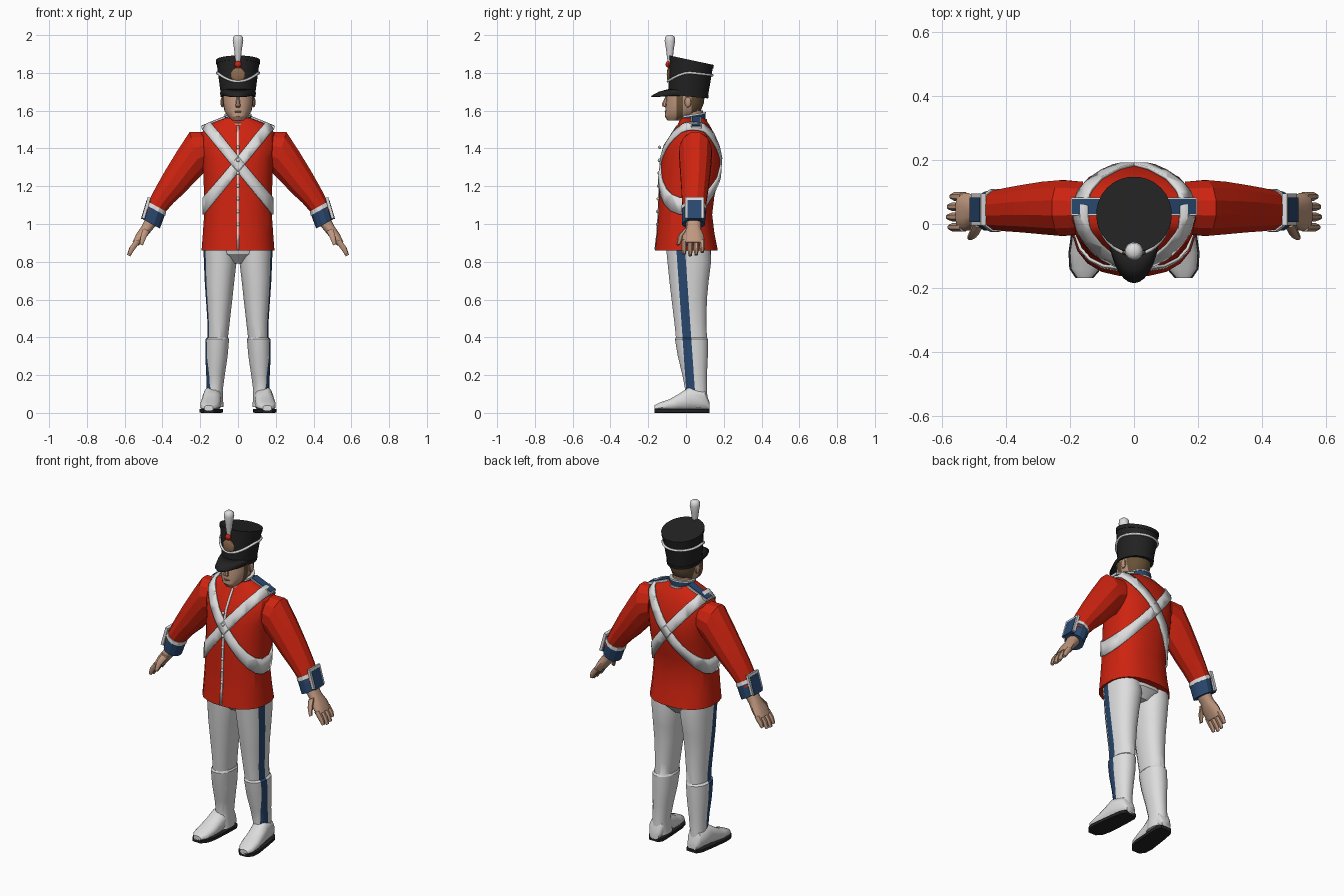
import bpy, bmesh, math
from mathutils import Vector, Matrix

cube = bpy.data.objects.get("Cube")
if cube:
    bpy.data.objects.remove(cube)


def material(name, r, g, b):
    m = bpy.data.materials.new(name)
    m.use_nodes = True
    m.diffuse_color = (r, g, b, 1)
    bsdf = next(n for n in m.node_tree.nodes if n.type == 'BSDF_PRINCIPLED')
    bsdf.inputs["Base Color"].default_value = (r, g, b, 1)
    bsdf.inputs["Roughness"].default_value = 0.8
    return m


RED = material("scarlet cloth", 0.62, 0.017, 0.005)
WHITE = material("white cloth", 0.72, 0.72, 0.72)
BLUE = material("navy cloth", 0.022, 0.065, 0.16)
BLACK = material("black felt", 0.016, 0.016, 0.016)
SKIN = material("skin", 0.52, 0.31, 0.21)
HAIR = material("brown hair", 0.14, 0.085, 0.04)
BRONZE = material("bronze", 0.28, 0.15, 0.08)


def finish(name, bm, *mats, angle=28):
    bmesh.ops.recalc_face_normals(bm, faces=bm.faces[:])
    me = bpy.data.meshes.new(name)
    bm.to_mesh(me)
    bm.free()
    for m in mats:
        me.materials.append(m)
    me.shade_smooth()
    me.set_sharp_from_angle(angle=math.radians(angle))
    ob = bpy.data.objects.new(name, me)
    bpy.context.collection.objects.link(ob)
    return ob


def loft(sections, n=16, power=2.0):
    """Skin closed rings; a section is (centre, u radius vector, v radius vector)."""
    bm = bmesh.new()
    rings = []
    for c, u, v in sections:
        ring = []
        for i in range(n):
            a = math.tau * (i + 0.5) / n
            k, s = (math.copysign(abs(f) ** (2 / power), f) for f in (math.cos(a), math.sin(a)))
            ring.append(bm.verts.new(Vector(c) + Vector(u) * k + Vector(v) * s))
        rings.append(ring)
    for r0, r1 in zip(rings, rings[1:]):
        for i in range(n):
            j = (i + 1) % n
            bm.faces.new((r0[i], r0[j], r1[j], r1[i]))
    bm.faces.new(rings[0])
    bm.faces.new(rings[-1])
    bmesh.ops.recalc_face_normals(bm, faces=bm.faces[:])
    return bm


def upright(rows, n=16, power=2.0):
    """Rows of z, x centre, x radius, front y, back y."""
    return loft([((x, (f + b) / 2, z), (r, 0, 0), (0, (b - f) / 2, 0))
                 for z, x, r, f, b in rows], n, power)


def cut(bm, co, no, clear=False):
    bmesh.ops.bisect_plane(bm, geom=bm.verts[:] + bm.edges[:] + bm.faces[:],
                           plane_co=co, plane_no=no, clear_outer=clear)


def ball(name, loc, size, mat):
    bm = bmesh.new()
    bmesh.ops.create_uvsphere(bm, u_segments=12, v_segments=8, radius=1)
    bmesh.ops.transform(bm, matrix=Matrix.Translation(loc) @ Matrix.Diagonal((*size, 1)), verts=bm.verts[:])
    return finish(name, bm, mat)


def plate(name, p0, p1, width, thick, mat):
    """Flat slab running from p0 to p1, its width along y."""
    p0, p1 = Vector(p0), Vector(p1)
    d, y = p1 - p0, Vector((0, 1, 0))
    n = d.cross(y).normalized()
    mx = Matrix((d, y * width, n * thick)).transposed().to_4x4()
    bm = bmesh.new()
    bmesh.ops.create_cube(bm, size=1)
    bmesh.ops.transform(bm, matrix=Matrix.Translation((p0 + p1) / 2) @ mx, verts=bm.verts[:])
    return finish(name, bm, mat)


# Jacket body
def jacket_shell():
    rows = [(0.86, .195, -.165, .17), (0.95, .188, -.155, .152), (1.05, .181, -.148, .14),
            (1.15, .181, -.145, .152), (1.25, .185, -.14, .178), (1.35, .19, -.13, .185),
            (1.42, .197, -.11, .17), (1.48, .195, -.075, .15), (1.525, .165, -.045, .125),
            (1.56, .07, -.03, .1)]
    return upright([(z, 0, r, f, b) for z, r, f, b in rows], 20, 2.4)


finish("jacket", jacket_shell(), RED, angle=22)


def wrap(name, planes, thick, mat):
    """A strip of the jacket surface between planes, thickened outward."""
    bm = jacket_shell()
    for co, no in planes:
        cut(bm, co, no, True)
    ob = finish(name, bm, mat)
    mod = ob.modifiers.new("thickness", 'SOLIDIFY')
    mod.thickness, mod.offset = thick, 1


for s, side in ((1, "left"), (-1, "right")):
    no = Vector((1.23 * s, 0, 1)).normalized()
    mid = Vector((0, 0, 1.315))
    wrap(side + "_cross_belt", [(mid + no * .028, no), (mid - no * .028, -no)], .009, WHITE)
wrap("front_piping", [((.006, 0, 0), (1, 0, 0)), ((-.006, 0, 0), (-1, 0, 0)), ((0, 0, 0), (0, 1, 0)),
                      ((0, 0, .865), (0, 0, -1)), ((0, 0, 1.52), (0, 0, 1))], .004, WHITE)
for i in range(8):
    z = 0.93 + i * .068
    ball("button_%d" % (i + 1), (0, -.152 + max(0, z - 1.0) * .03, z), (.009, .008, .009), WHITE)

# Collar and neck
finish("neck", upright([(1.5, 0, .055, -.03, .09), (1.6, 0, .055, -.04, .09)]), SKIN)
for name, zs, r, mat in (("collar", (1.515, 1.575), .069, BLUE), ("collar_trim", (1.573, 1.581), .072, WHITE),
                         ("collar_base_trim", (1.535, 1.545), .077, WHITE)):
    finish(name, loft([((0, .034, z), (r, 0, 0), (0, r + .002, .012)) for z in zs]), mat)

# Head with hair and sideburns
bm = upright([(1.548, 0, .03, -.098, -.02), (1.57, 0, .055, -.112, .05), (1.6, 0, .073, -.11, .078),
              (1.64, 0, .081, -.107, .095), (1.7, 0, .085, -.1, .1)], 18, 2.2)
for y in (-.05, -.015, .03):
    cut(bm, (0, y, 0), (0, 1, 0))
for f in bm.faces:
    c = f.calc_center_median()
    f.material_index = int((c.y > .03 or -.05 < c.y < -.015) and c.z > 1.56)
finish("head", bm, SKIN, HAIR)
finish("nose", loft([((0, -.1, 1.675), (.008, 0, 0), (0, .01, 0)), ((0, -.113, 1.64), (.012, 0, 0), (0, .014, 0)),
                     ((0, -.114, 1.625), (.015, 0, 0), (0, .014, 0)), ((0, -.106, 1.618), (.01, 0, 0), (0, .006, 0))], 8), SKIN)
ball("mouth", (0, -.107, 1.594), (.02, .006, .005), BRONZE)
for s, side in ((1, "left"), (-1, "right")):
    ball(side + "_ear", (s * .083, .01, 1.645), (.01, .018, .028), SKIN)


# Tall hat
def hat_section(t, grow=0.0):
    return ((0, .01 + .02 * t, 1.675 + .19 * t), (.09 + .025 * t + grow, 0, 0),
            (0, .105 + .01 * t + grow, -.01 - .015 * t))


finish("hat", loft([hat_section(t) for t in (0, .3, .6, .9, 1)], 28), BLACK)
finish("hat_rim", loft([hat_section(t, .003) for t in (.9, 1.01)], 28), BLACK)
finish("hat_band", loft([hat_section(t, .003) for t in (0, .1)], 28), BLACK)

# Visor
bm = bmesh.new()
steps = 16
rows = []
for i in range(steps + 1):
    a = math.pi * (1 + i / steps)
    rows.append([bm.verts.new((r * math.cos(a), .005 + d * math.sin(a), z))
                 for r, d, z in ((.086, .095, 1.715), (.088, .15, 1.7), (.083, .19, 1.678))])
for a, b in zip(rows, rows[1:]):
    for k in (0, 1):
        bm.faces.new((a[k], a[k + 1], b[k + 1], b[k]))
visor = finish("visor", bm, BLACK, angle=40)
visor.modifiers.new("thickness", 'SOLIDIFY').thickness = .008

# Hanging cord around the hat
curve = bpy.data.curves.new("hat_cord", 'CURVE')
curve.dimensions = '3D'
curve.bevel_depth, curve.bevel_resolution = .007, 1
spline = curve.splines.new('POLY')
spline.points.add(35)
spline.use_cyclic_u = True
for i, p in enumerate(spline.points):
    a = math.tau * i / 36
    t = .66 - .32 * max(0, -math.sin(a)) ** 1.5 + .04 * max(0, math.sin(a))
    c, u, v = (Vector(q) for q in hat_section(t, .004))
    p.co = (*(c + u * math.cos(a) + v * math.sin(a)), 1)
curve.materials.append(WHITE)
bpy.context.collection.objects.link(bpy.data.objects.new("hat_cord", curve))

# Badge, pompom and plume
ball("hat_badge", (0, -.09, 1.79), (.038, .012, .04), BRONZE)
ball("pompom", (0, -.093, 1.845), (.018, .015, .018), RED)
finish("plume", upright([(z, 0, r, -.085 - r, -.085 + r) for z, r in
                         ((1.85, .01), (1.88, .016), (1.93, .022), (1.97, .029), (1.99, .026), (2, .014))], 12), WHITE, angle=50)

# Trouser seat
finish("trouser_seat", upright([(.79, 0, .05, -.05, .09), (.84, 0, .15, -.1, .135), (.92, 0, .175, -.12, .13)], 16, 2.4), WHITE)


def arm_loft(s, rows, n=12, power=2.0):
    """Rows of x, y, z, in-plane radius vector (x, z), y radius."""
    return loft([((s * x, y, z), (s * ux, 0, uz), (0, ry, 0)) for x, y, z, ux, uz, ry in rows], n, power)


for s, side in ((1, "left"), (-1, "right")):
    # Leg and boot shaft, with a side stripe
    rows = [(.9, .098, .088, -.11, .13), (.8, .094, .088, -.1, .135), (.7, .098, .08, -.09, .122),
            (.6, .1, .071, -.078, .112), (.47, .103, .059, -.062, .11), (.4, .107, .055, -.055, .112),
            (.39, .11, .064, -.06, .118), (.3, .114, .06, -.045, .117), (.2, .119, .05, -.02, .112),
            (.12, .124, .044, -.005, .112), (.03, .124, .048, -.02, .118)]
    bm = upright([(z, s * x, r, f, b) for z, x, r, f, b in rows], 16, 2.2)
    slope = Vector((0, 1, .07)).normalized()
    front = Vector((0, -.05, .85))
    back = front + Vector((0, .046, 0))
    for co in (front, back):
        cut(bm, co, slope)
    for f in bm.faces:
        c = f.calc_center_median()
        f.material_index = int((c - front).dot(slope) > 0 > (c - back).dot(slope) and f.normal.x * s > .4)
    finish(side + "_leg", bm, WHITE, BLUE)

    # Foot and sole
    shape = [(.124, .03, .06), (.1, .044, .12), (.02, .05, .14), (-.04, .052, .1),
             (-.09, .054, .072), (-.14, .046, .055), (-.168, .024, .04)]
    centre = lambda y: s * (.138 - .1 * y)
    finish(side + "_foot", loft([((centre(y), y, (h + .012) / 2), (w, 0, 0), (0, 0, (h - .012) / 2))
                                 for y, w, h in shape], 12, 2.5), WHITE, angle=40)
    finish(side + "_sole", loft([((centre(y), y, .011), (w + .005, 0, 0), (0, 0, .011))
                                 for y, w, h in shape], 8, 8), BLACK)

    # Sleeve
    finish(side + "_sleeve", arm_loft(s, [(.16, .05, 1.395, .0, .095, .085), (.222, .05, 1.375, .036, .115, .09),
                                          (.275, .05, 1.305, .05, .082, .085), (.335, .048, 1.222, .055, .058, .077),
                                          (.39, .045, 1.15, .05, .04, .07), (.45, .042, 1.06, .044, .024, .06)]), RED, angle=25)
    # Cuff with edging and a buttoned flap
    finish(side + "_cuff", arm_loft(s, [(.435, .042, 1.075, .05, .027, .066), (.458, .04, 1.0, .046, .025, .062)]), BLUE)
    finish(side + "_cuff_edge", arm_loft(s, [(.429, .042, 1.093, .051, .028, .067), (.436, .042, 1.073, .053, .029, .069)]), WHITE)
    for name, a, b, w, t, mat in (("edging", (.47, 1.14), (.502, 1.03), .1, .016, WHITE),
                                  ("flap", (.473, 1.125), (.503, 1.025), .076, .022, BLUE)):
        plate(side + "_cuff_" + name, (s * a[0], .045, a[1]), (s * b[0], .045, b[1]), w, t, mat)
    # Shoulder strap
    for name, w, e, t, mat in (("edging", .056, .004, .012, WHITE), ("strap", .046, 0, .018, BLUE)):
        plate(side + "_shoulder_" + name, (s * .065, .055, 1.564), (s * (.19 + e), .055, 1.513 - e / 2), w, t, mat)

    # Hand, fingers and thumb
    finish(side + "_palm", arm_loft(s, [(.455, .04, 1.02, .032, .017, .04), (.485, .04, .975, .026, .014, .04),
                                        (.515, .038, .935, .024, .013, .058), (.542, .038, .895, .017, .01, .06)], 10, 2.4), SKIN, angle=45)
    for i in range(4):
        y, r = .086 - i * .032, .015
        d = (.75, .95, 1, .9)[i]
        finish("%s_finger_%d" % (side, i + 1),
               arm_loft(s, [(.532, y, .91, r, r / 2, r), (.535 + .028 * d, y, .905 - .038 * d, r * .9, r / 2, r),
                            (.535 + .044 * d, y, .905 - .072 * d, r * .6, r / 3, r * .6)], 8), SKIN, angle=45)
    finish(side + "_thumb", arm_loft(s, [(.485, .005, .97, .018, .01, .018), (.5, -.028, .935, .015, .008, .016),
                                         (.512, -.042, .89, .009, .004, .009)], 8), SKIN, angle=45)
